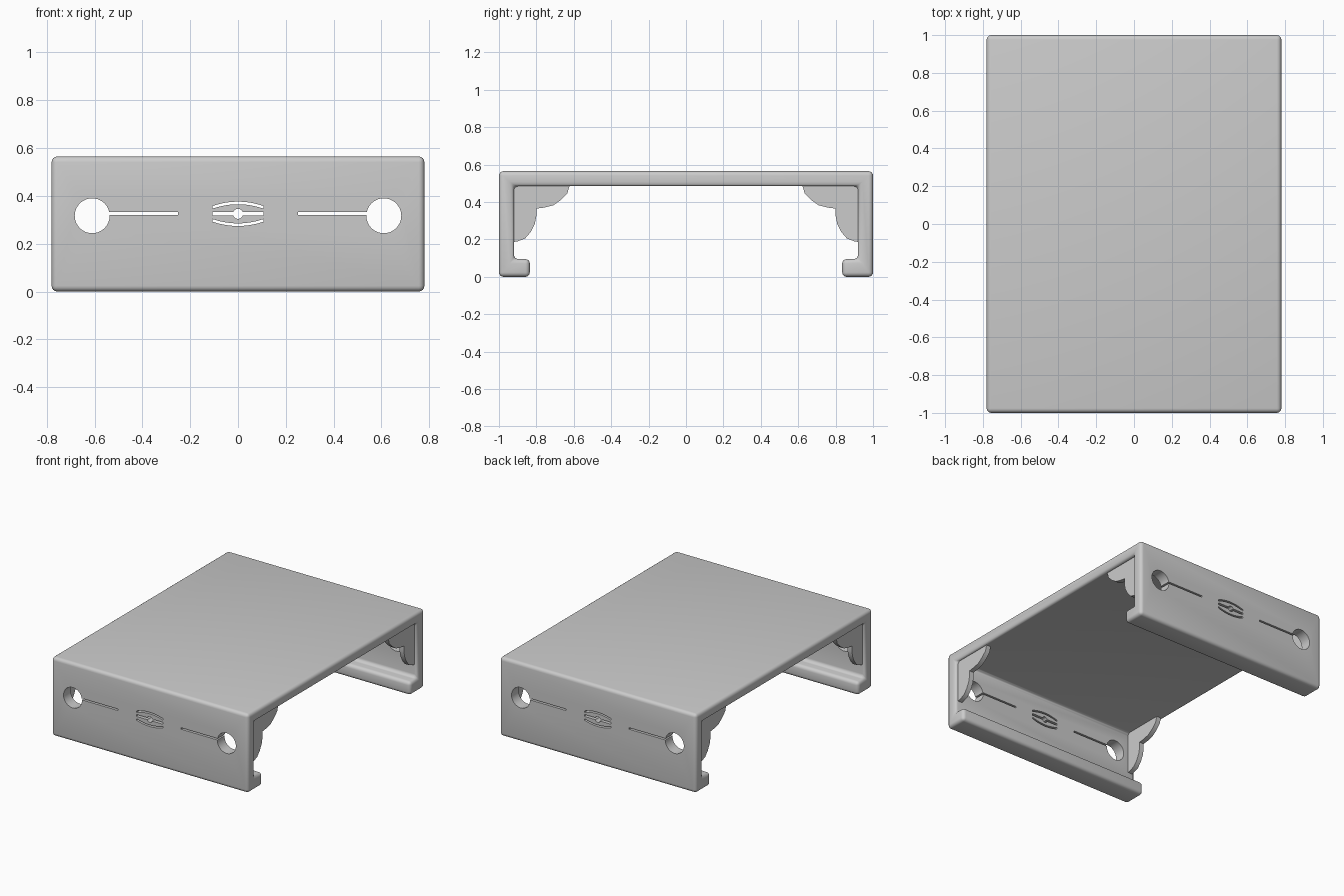
import bpy, bmesh, math

if "Cube" in bpy.data.objects:
    bpy.data.objects.remove(bpy.data.objects["Cube"])


def prism(name, pts, axis, lo, hi):
    """Extrude a 2D outline (other horizontal axis, z) along x or y."""
    bm = bmesh.new()
    place = (lambda a, z: (lo, a, z)) if axis == 'x' else (lambda a, z: (a, lo, z))
    face = bm.faces.new([bm.verts.new(place(a, z)) for a, z in pts])
    new = bmesh.ops.extrude_face_region(bm, geom=[face])['geom']
    vec = (hi - lo, 0, 0) if axis == 'x' else (0, hi - lo, 0)
    bmesh.ops.translate(bm, vec=vec, verts=[g for g in new if isinstance(g, bmesh.types.BMVert)])
    bmesh.ops.recalc_face_normals(bm, faces=bm.faces)
    mesh = bpy.data.meshes.new(name)
    bm.to_mesh(mesh)
    bm.free()
    ob = bpy.data.objects.new(name, mesh)
    bpy.context.collection.objects.link(ob)
    return ob


def arc(cx, cz, r, a0, a1, n):
    return [(cx + r * math.cos(a0 + (a1 - a0) * i / n),
             cz + r * math.sin(a0 + (a1 - a0) * i / n)) for i in range(n + 1)]


def activate(ob):
    bpy.ops.object.select_all(action='DESELECT')
    ob.select_set(True)
    bpy.context.view_layer.objects.active = ob


# Riser shell: top, two walls and inward lips at the feet
half = [(-0.92, 0.485), (-0.92, 0.095), (-0.835, 0.095), (-0.835, 0), (-1, 0), (-1, 0.565)]
profile = half + [(-y, z) for y, z in reversed(half)]
shell = prism("riser_shell", profile, 'x', -0.78, 0.78)
bev = shell.modifiers.new("rounded_edges", 'BEVEL')
bev.width, bev.segments, bev.limit_method = 0.024, 4, 'ANGLE'

# Keyhole cut-outs: round hole with a thin slot towards the middle
low, high, r, cz = 0.321, 0.332, 0.073, 0.317
key = arc(0.61, cz, r, math.pi - math.asin((low - cz) / r),
          3 * math.pi - math.asin((high - cz) / r), 48)
key = key + [(0.25, high), (0.25, low)]
outlines = [key, [(-x, z) for x, z in key]]

# Central vent: straight slot with a round middle, and a bowed slit above and below
mid, h, rc = 0.325, 0.007, 0.021
t = math.asin(h / rc)
outlines.append(arc(0, mid, rc, t, math.pi - t, 12) + [(-0.106, mid + h), (-0.106, mid - h)]
                + arc(0, mid, rc, math.pi + t, 2 * math.pi - t, 12)
                + [(0.106, mid - h), (0.106, mid + h)])
xs = [-0.106 + 0.212 * i / 12 for i in range(13)]
bow = lambda x, base: base + 0.018 * (1 - (x / 0.106) ** 2)
slit = [(x, bow(x, 0.033)) for x in xs] + [(x, bow(x, 0.022)) for x in reversed(xs)]
for s in (1, -1):
    outlines.append([(x, mid + s * z) for x, z in slit])

for i, pts in enumerate(outlines):
    cutter = prism(f"cutter_{i}", pts, 'y', -1.2, 1.2)
    cutter.hide_render = True
    cut = shell.modifiers.new(f"cut_{i}", 'BOOLEAN')
    cut.operation, cut.solver, cut.object = 'DIFFERENCE', 'EXACT', cutter

activate(shell)
for m in list(shell.modifiers):
    bpy.ops.object.modifier_apply(modifier=m.name)
bpy.ops.object.shade_smooth_by_angle(angle=math.radians(30))
for ob in [o for o in bpy.data.objects if o.name.startswith("cutter_")]:
    bpy.data.objects.remove(ob, do_unlink=True)

# Scalloped corner brackets, one in each inner corner
scallop = [(-0.93, 0.185), (-0.90, 0.19), (-0.86, 0.205), (-0.83, 0.24), (-0.808, 0.285),
           (-0.80, 0.325), (-0.80, 0.365), (-0.76, 0.37), (-0.71, 0.382), (-0.67, 0.41),
           (-0.635, 0.445), (-0.62, 0.495), (-0.93, 0.495)]
for sx, end in ((1, "right"), (-1, "left")):
    for sy, side in ((1, "front"), (-1, "back")):
        b = prism(f"bracket_{side}_{end}", [(y * sy, z) for y, z in scallop],
                  'x', sx * 0.72, sx * 0.755)
        activate(b)
        bpy.ops.object.shade_smooth_by_angle(angle=math.radians(30))
